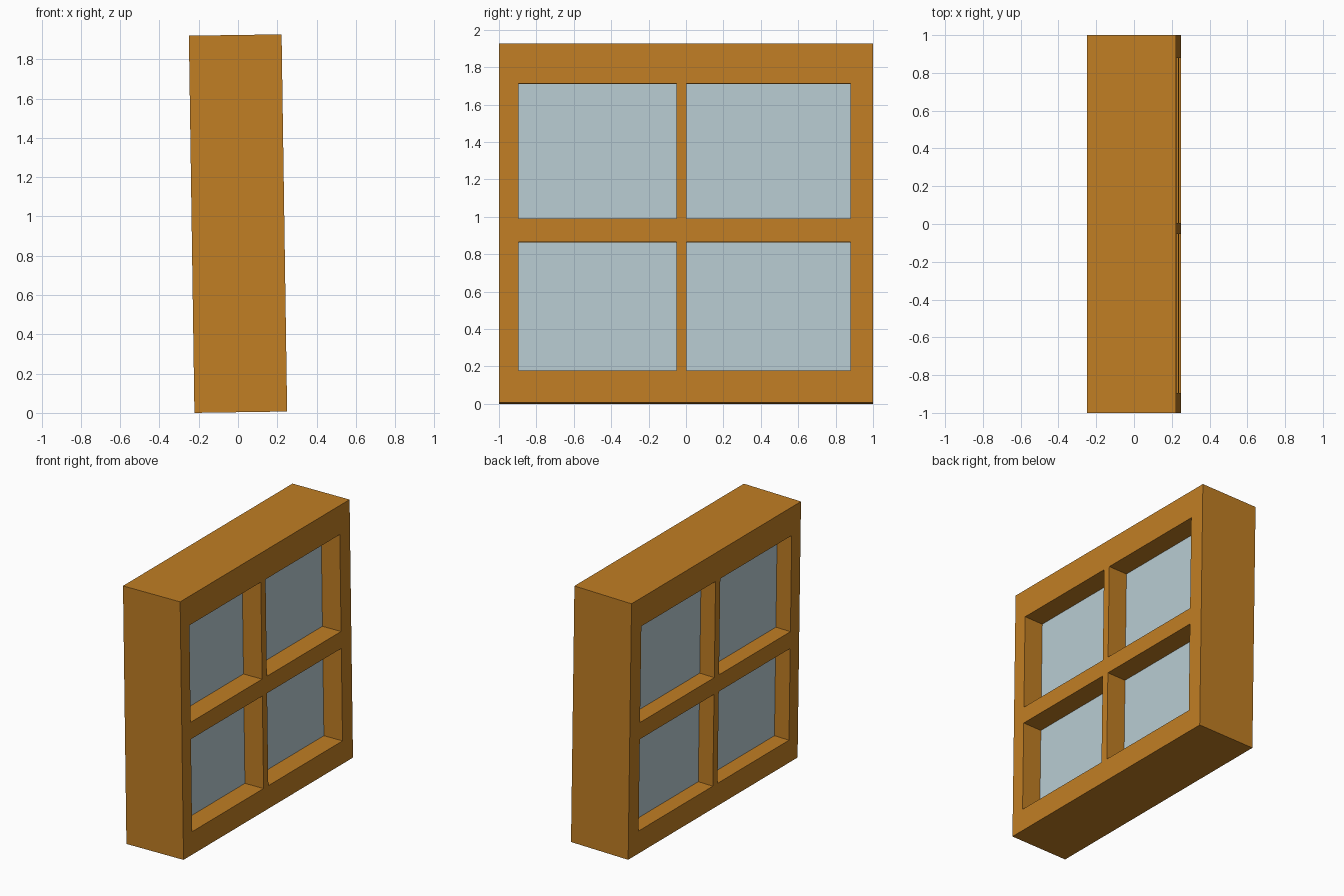
import bpy, bmesh
from mathutils import Matrix, Vector

if "Cube" in bpy.data.objects:
    bpy.data.objects.remove(bpy.data.objects["Cube"])

DEPTH, HEIGHT, MID_Z = 0.472, 1.92, 0.9635
TILT = -0.0147                       # the whole window leans slightly towards -x
YS = [-1.0, -0.895, -0.052, 0.004, 0.88, 1.0]
ZS = [-HEIGHT / 2, -0.79, -0.102, 0.024, 0.745, HEIGHT / 2]
GLASS_BACK, GLASS_FRONT = -0.116, 0.082
LEAN = Matrix.Translation((0, 0, MID_Z)) @ Matrix.Rotation(TILT, 4, 'Y')


def material(name, colour):
    m = bpy.data.materials.new(name)
    m.diffuse_color = (*colour, 1)
    m.use_nodes = True
    m.node_tree.nodes["Principled BSDF"].inputs["Base Color"].default_value = m.diffuse_color
    return m


def finish(name, bm, mat):
    bmesh.ops.recalc_face_normals(bm, faces=bm.faces)
    bmesh.ops.transform(bm, matrix=LEAN, verts=bm.verts)
    me = bpy.data.meshes.new(name)
    bm.to_mesh(me)
    bm.free()
    me.materials.append(mat)
    ob = bpy.data.objects.new(name, me)
    bpy.context.collection.objects.link(ob)


wood = material("orange wood", (0.533, 0.209, 0.0176))
glass = material("pale blue glass", (0.485, 0.604, 0.651))

# Frame: a flat lattice with four openings, extruded through its depth
bm = bmesh.new()
grid = [[bm.verts.new((-DEPTH / 2, y, z)) for z in ZS] for y in YS]
for i in range(5):
    for j in range(5):
        if not (i % 2 and j % 2):
            bm.faces.new((grid[i][j], grid[i + 1][j], grid[i + 1][j + 1], grid[i][j + 1]))
ext = bmesh.ops.extrude_face_region(bm, geom=bm.faces[:], use_keep_orig=True)
moved = [g for g in ext["geom"] if isinstance(g, bmesh.types.BMVert)]
bmesh.ops.translate(bm, vec=(DEPTH, 0, 0), verts=moved)
finish("window_frame", bm, wood)

# Glass panes: one recessed block per opening
for i in (1, 3):
    for j in (1, 3):
        lo = Vector((GLASS_BACK, YS[i], ZS[j]))
        hi = Vector((GLASS_FRONT, YS[i + 1], ZS[j + 1]))
        bm = bmesh.new()
        bmesh.ops.create_cube(bm, size=1, matrix=Matrix.Translation((lo + hi) / 2)
                              @ Matrix.Diagonal((*(hi - lo), 1)))
        finish(f"glass_pane_{'lower' if j == 1 else 'upper'}_{'front' if i == 1 else 'back'}", bm, glass)
